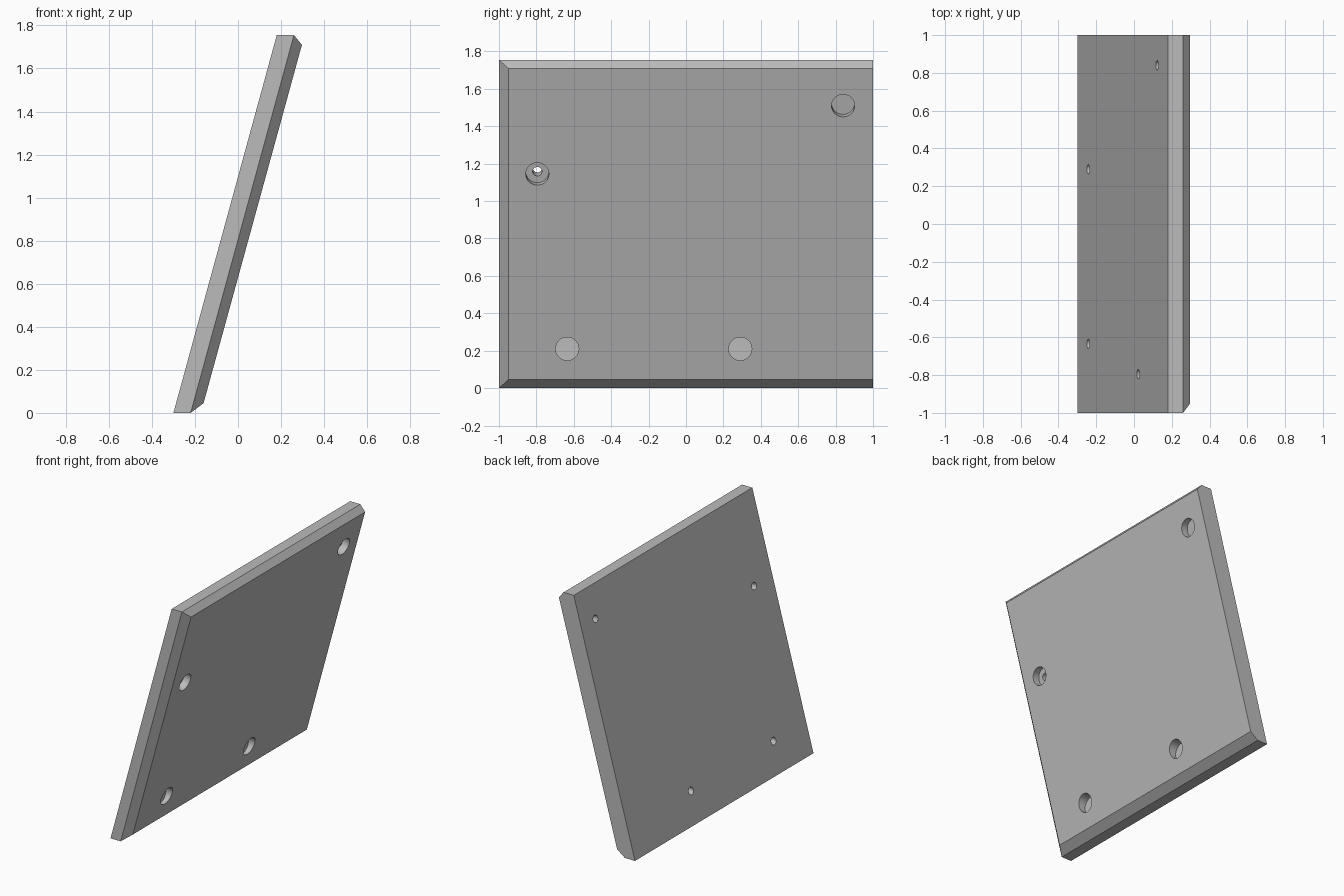
import bpy
import bmesh
from mathutils import Vector

old = bpy.data.objects.get("Cube")
if old:
    bpy.data.objects.remove(old, do_unlink=True)

grey = bpy.data.materials.new("plain grey")
grey.use_nodes = True
grey.diffuse_color = (0.5, 0.5, 0.5, 1)
grey.node_tree.nodes["Principled BSDF"].inputs["Base Color"].default_value = (0.5, 0.5, 0.5, 1)

# Leaning board: three stacked rings (low x, high x, low z, high z, near y)
rings = [(-0.30, 0.18, 0, 1.755, -1),
         (-0.22, 0.26, 0, 1.755, -1),
         (-0.16, 0.297, 0.045, 1.71, -0.95)]
bm = bmesh.new()
loops = []
for x0, x1, z0, z1, y0 in rings:
    corners = [(x0, y0, z0), (x0, 1, z0), (x1, 1, z1), (x1, y0, z1)]
    loops.append([bm.verts.new(c) for c in corners])
for a, b in zip(loops, loops[1:]):
    for i in range(4):
        j = (i + 1) % 4
        bm.faces.new((a[i], a[j], b[j], b[i]))
bm.faces.new(loops[0][::-1])
bm.faces.new(loops[-1])
bmesh.ops.recalc_face_normals(bm, faces=bm.faces)
mesh = bpy.data.meshes.new("board")
bm.to_mesh(mesh)
bm.free()
board = bpy.data.objects.new("board", mesh)
bpy.context.collection.objects.link(board)
mesh.materials.append(grey)
bpy.context.view_layer.objects.active = board

SLOPE = Vector((0.48, 0, 1.755)).normalized()
NORMAL = Vector((SLOPE.z, 0, -SLOPE.x))
LEVEL = Vector((1, 0, 0))


def drill(start, end, radius):
    """Cut a round hole between two points."""
    axis = end - start
    bpy.ops.mesh.primitive_cylinder_add(
        vertices=32, radius=radius, depth=axis.length, location=(start + end) / 2,
        rotation=axis.to_track_quat('Z', 'Y').to_euler())
    cutter = bpy.context.object
    cutter.name = "hole_cutter"
    cutter.hide_render = True
    cutter.data.materials.append(grey)
    bpy.context.view_layer.objects.active = board
    mod = board.modifiers.new("hole", 'BOOLEAN')
    mod.operation = 'DIFFERENCE'
    mod.solver = 'EXACT'
    mod.object = cutter
    bpy.ops.object.modifier_apply(modifier=mod.name)
    bpy.data.objects.remove(cutter, do_unlink=True)


# Wide recesses on one face, narrow holes from the other
holes = [(-0.635, 0.21, LEVEL, False), (0.29, 0.21, LEVEL, False),
         (0.84, 1.51, NORMAL, False), (-0.795, 1.145, NORMAL, True)]
for y, z, axis, through in holes:
    mouth = Vector((-0.16 + (z - 0.045) * 0.2745, y, z))
    drill(mouth - axis * 0.05, mouth + axis * 0.1, 0.062)
    inner = 0.02 if through else 0.07
    drill(mouth - axis * 0.2, mouth - axis * inner, 0.025)

# Smooth hole walls, crisp edges
bpy.ops.object.select_all(action='DESELECT')
board.select_set(True)
bpy.context.view_layer.objects.active = board
bpy.ops.object.shade_smooth_by_angle(angle=0.4)
